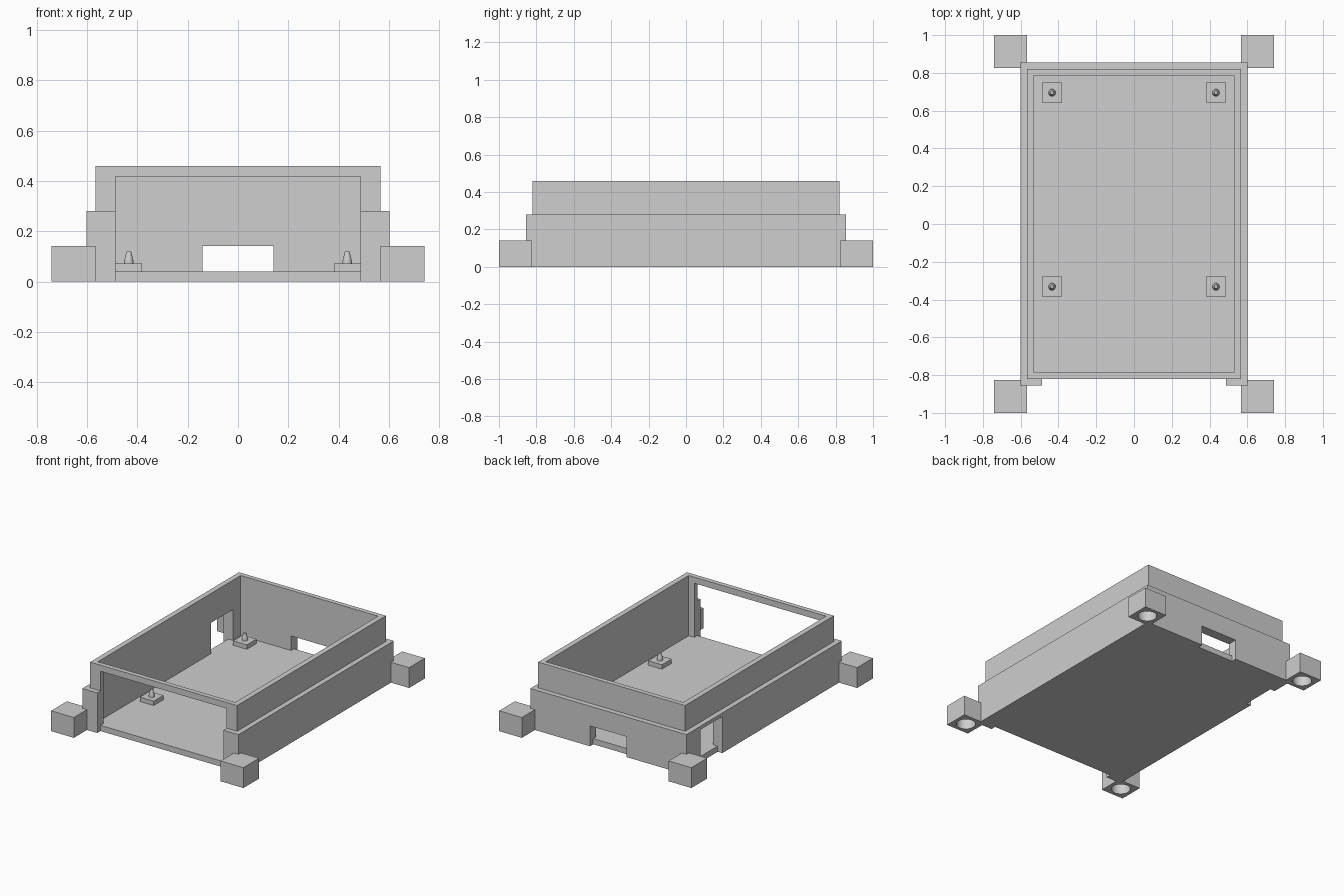
import bpy

cube = bpy.data.objects.get("Cube")
if cube:
    bpy.data.objects.remove(cube, do_unlink=True)

grey = bpy.data.materials.new("light grey plastic")
grey.use_nodes = True
grey.diffuse_color = (0.62, 0.62, 0.62, 1)
grey.node_tree.nodes["Principled BSDF"].inputs["Base Color"].default_value = (0.62, 0.62, 0.62, 1)


def box(name, x, y, z):
    """Box spanning the (low, high) ranges on each axis."""
    spans = (x, y, z)
    bpy.ops.mesh.primitive_cube_add(size=1, location=[(a + b) / 2 for a, b in spans])
    ob = bpy.context.object
    ob.name = name
    ob.scale = [b - a for a, b in spans]
    bpy.ops.object.transform_apply(location=False, rotation=False, scale=True)
    ob.data.materials.append(grey)
    return ob


def cone(name, r1, r2, x, y, z, sides=32):
    """Upright cone or cylinder spanning the z range."""
    bpy.ops.mesh.primitive_cone_add(vertices=sides, radius1=r1, radius2=r2,
                                    depth=z[1] - z[0], location=(x, y, sum(z) / 2))
    ob = bpy.context.object
    ob.name = name
    ob.data.materials.append(grey)
    return ob


def cut(target, cutter):
    """Subtract the cutter from the target, then drop the cutter."""
    cutter.hide_render = True
    mod = target.modifiers.new("cut", "BOOLEAN")
    mod.operation = "DIFFERENCE"
    mod.solver = "EXACT"
    mod.object = cutter
    bpy.context.view_layer.objects.active = target
    bpy.ops.object.modifier_apply(modifier=mod.name)
    bpy.data.objects.remove(cutter, do_unlink=True)


def smooth(ob):
    bpy.ops.object.select_all(action="DESELECT")
    ob.select_set(True)
    bpy.context.view_layer.objects.active = ob
    bpy.ops.object.shade_smooth_by_angle()


FLOOR = 0.04
SHELL_X, SHELL_Y = 0.567, 0.82

# Tall inner shell with floor, and thicker sleeve around its lower half
shell = box("tray_shell", (-SHELL_X, SHELL_X), (-SHELL_Y, SHELL_Y), (0, 0.46))
cut(shell, box("cavity", (-0.53, 0.53), (-0.787, 0.787), (FLOOR, 1)))
sleeve = box("lower_sleeve", (-0.602, 0.602), (-0.856, 0.856), (0, 0.28))
cut(sleeve, box("sleeve_core", (-SHELL_X, SHELL_X), (-SHELL_Y, SHELL_Y), (-1, 1)))

# Openings: wide front, back window, side port (x range, y range, top)
openings = [
    ((-0.487, 0.487), (-1, -0.7), 0.417),
    ((-0.142, 0.142), (0.7, 1), 0.142),
    ((-0.8, -0.5), (0.46, 0.7), 0.255),
]
for x, y, top in openings:
    cut(shell, box("opening", x, y, (FLOOR, top)))
    cut(sleeve, box("opening", x, y, (-1, top)))

# Corner feet with round sockets underneath
for sx, side in ((-1, "right"), (1, "left")):
    for sy, end in ((-1, "front"), (1, "back")):
        foot = box(f"{end}_{side}_foot", sorted((sx * 0.567, sx * 0.742)),
                   sorted((sy * 0.827, sy)), (0, 0.142))
        cut(foot, cone("socket", 0.062, 0.062, sx * 0.655, sy * 0.914, (-0.1, 0.106)))
        smooth(foot)

    # Mounting pads with tapered pins
    for y, end in ((-0.332, "front"), (0.695, "back")):
        x = sx * 0.434
        box(f"{end}_{side}_pad", (x - 0.053, x + 0.053), (y - 0.053, y + 0.053), (FLOOR, 0.071))
        smooth(cone(f"{end}_{side}_pin", 0.019, 0.018, x, y, (0.071, 0.085)))
        smooth(cone(f"{end}_{side}_pin_tip", 0.018, 0.009, x, y, (0.085, 0.12)))
